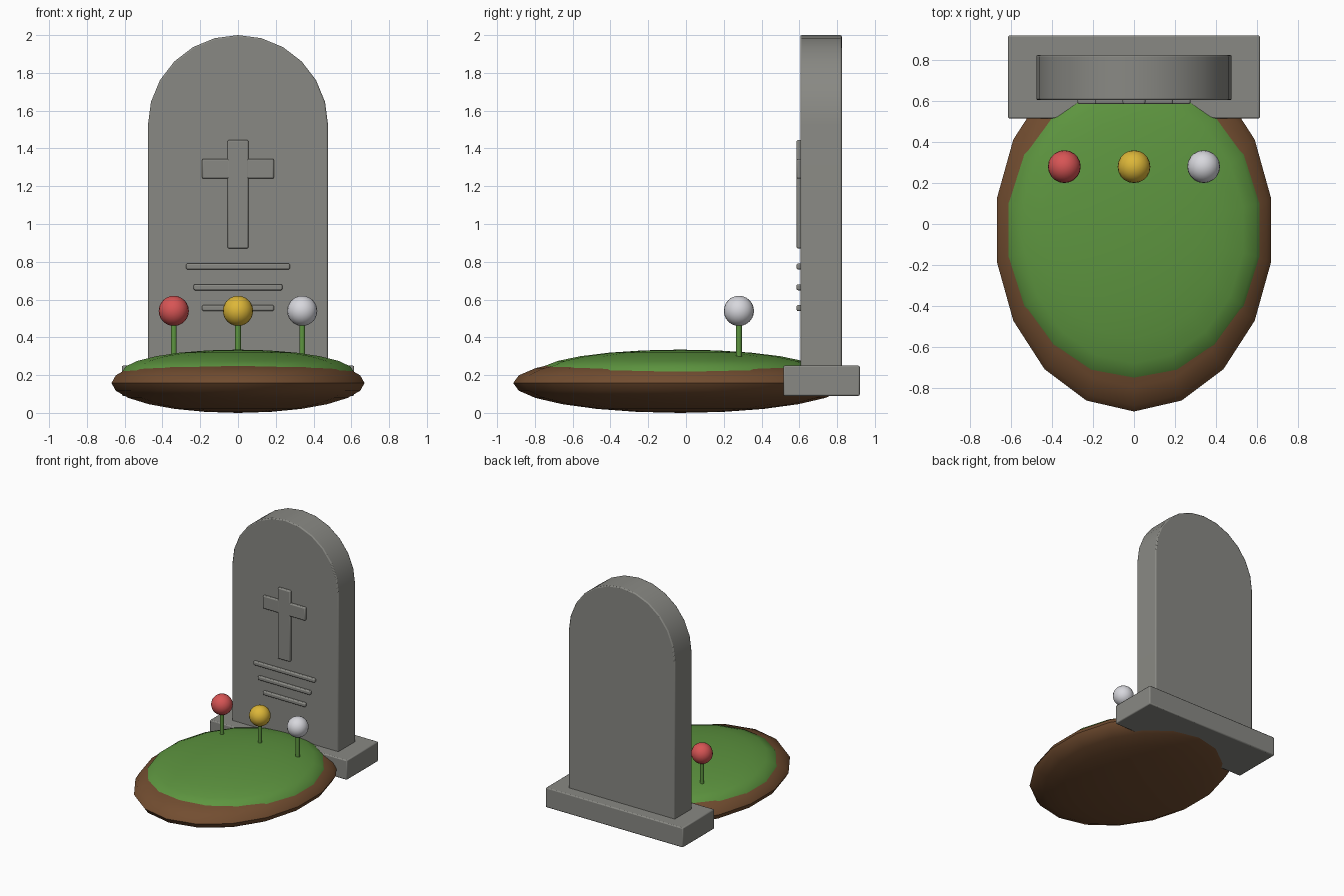
import bpy, bmesh
from math import sin, cos, pi, radians

cube = bpy.data.objects.get("Cube")
if cube:
    bpy.data.objects.remove(cube, do_unlink=True)


def material(name, r, g, b):
    m = bpy.data.materials.new(name)
    m.use_nodes = True
    m.diffuse_color = (r, g, b, 1)
    m.node_tree.nodes["Principled BSDF"].inputs["Base Color"].default_value = (r, g, b, 1)
    return m


STONE = material("grey stone", 0.25, 0.25, 0.23)
SOIL = material("brown soil", 0.17, 0.075, 0.03)
GRASS = material("grass green", 0.11, 0.30, 0.05)
RED = material("red petal", 0.68, 0.09, 0.09)
YELLOW = material("yellow petal", 0.72, 0.47, 0.04)
WHITE = material("white petal", 0.68, 0.68, 0.72)


def finish(name, bm, mat, bevel=0, smooth=40):
    bmesh.ops.recalc_face_normals(bm, faces=bm.faces)
    mesh = bpy.data.meshes.new(name)
    bm.to_mesh(mesh)
    bm.free()
    mesh.materials.append(mat)
    ob = bpy.data.objects.new(name, mesh)
    bpy.context.collection.objects.link(ob)
    if bevel:
        mod = ob.modifiers.new("soft edges", 'BEVEL')
        mod.width = bevel
        mod.segments = 2
        mod.limit_method = 'ANGLE'
        mod.angle_limit = radians(40)
    bpy.ops.object.select_all(action='DESELECT')
    ob.select_set(True)
    bpy.context.view_layer.objects.active = ob
    bpy.ops.object.shade_smooth_by_angle(angle=radians(smooth))
    return ob


def box(name, x, y, z, mat, bevel):
    """Box from (min, max) ranges."""
    bm = bmesh.new()
    bmesh.ops.create_cube(bm, size=1)
    for v in bm.verts:
        for i, (lo, hi) in enumerate((x, y, z)):
            v.co[i] = (lo + hi) / 2 + v.co[i] * (hi - lo)
    return finish(name, bm, mat, bevel)


def ellipsoid(name, centre, radii, sides, rings, mat):
    """Spun half circle with a vertex facing the front."""
    bm = bmesh.new()
    loops = []
    for j in range(1, rings):
        a = pi * j / rings
        loops.append([bm.verts.new((centre[0] + radii[0] * sin(a) * sin(2 * pi * i / sides),
                                    centre[1] - radii[1] * sin(a) * cos(2 * pi * i / sides),
                                    centre[2] - radii[2] * cos(a))) for i in range(sides)])
    poles = [bm.verts.new((centre[0], centre[1], centre[2] + s * radii[2])) for s in (-1, 1)]
    for i in range(sides):
        k = (i + 1) % sides
        for a, b in zip(loops, loops[1:]):
            bm.faces.new((a[i], a[k], b[k], b[i]))
        bm.faces.new((poles[0], loops[0][k], loops[0][i]))
        bm.faces.new((poles[1], loops[-1][i], loops[-1][k]))
    return finish(name, bm, mat)


# Mound
ellipsoid("soil_mound", (0, -0.03, 0.158), (0.68, 0.885, 0.158), 18, 12, SOIL)
ellipsoid("grass_top", (0, -0.03, 0.215), (0.625, 0.75, 0.12), 18, 12, GRASS)

# Plinth and round-topped slab
box("plinth", (-0.615, 0.615), (0.515, 0.92), (0.09, 0.25), STONE, 0.008)
bm = bmesh.new()
outline = [(-0.477, 0.2), (0.477, 0.2)]
outline += [(0.477 * cos(pi * i / 12), 1.523 + 0.477 * sin(pi * i / 12)) for i in range(13)]
face = bm.faces.new([bm.verts.new((x, 0.605, z)) for x, z in outline])
back = bmesh.ops.extrude_face_region(bm, geom=[face])
for v in back["geom"]:
    if isinstance(v, bmesh.types.BMVert):
        v.co.y = 0.825
finish("slab", bm, STONE, 0.008)

# Raised cross and inscription bars
box("cross_upright", (-0.055, 0.055), (0.585, 0.625), (0.87, 1.445), STONE, 0.008)
box("cross_arm", (-0.19, 0.19), (0.586, 0.625), (1.24, 1.345), STONE, 0.008)
for i, half in enumerate((0.275, 0.235, 0.19)):
    z = 0.775 - 0.11 * i
    box(f"inscription_bar_{i + 1}", (-half, half), (0.585, 0.615),
        (z - 0.016, z + 0.016), STONE, 0.008)

# Flowers
for label, x, mat in (("right", -0.34, RED), ("middle", 0, YELLOW), ("left", 0.34, WHITE)):
    bm = bmesh.new()
    bmesh.ops.create_cone(bm, cap_ends=True, segments=10, radius1=0.016, radius2=0.016, depth=0.28)
    bmesh.ops.translate(bm, verts=bm.verts, vec=(x, 0.28, 0.38))
    finish(f"{label}_stem", bm, GRASS)
    ellipsoid(f"{label}_bloom", (x, 0.28, 0.54), (0.08, 0.08, 0.08), 20, 12, mat)
